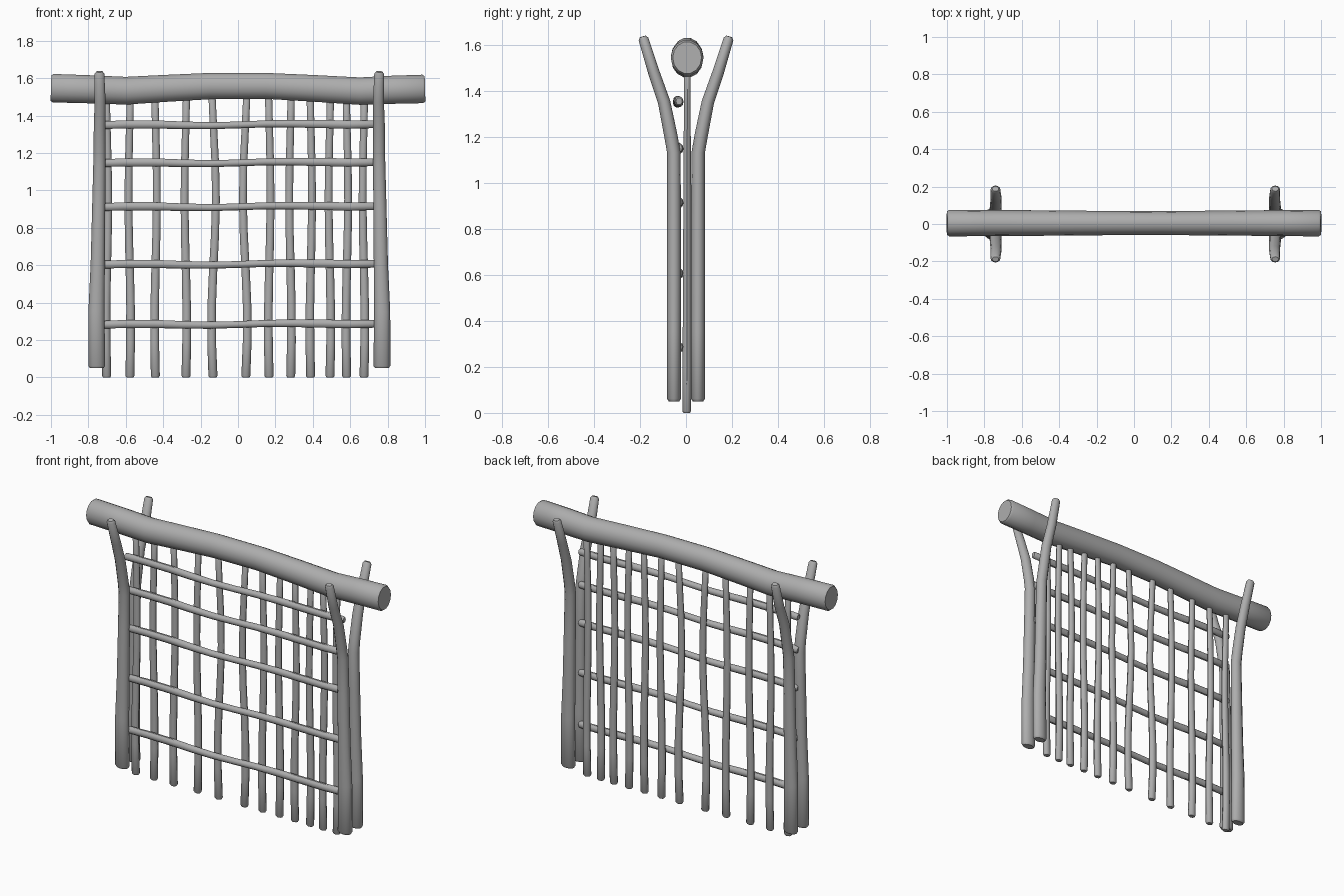
import bpy, bmesh, math
from mathutils import Vector

cube = bpy.data.objects.get("Cube")
if cube:
    bpy.data.objects.remove(cube, do_unlink=True)

GREY = (0.42, 0.42, 0.42, 1)
wood = bpy.data.materials.new("grey wood")
wood.use_nodes = True
wood.diffuse_color = GREY
bsdf = wood.node_tree.nodes["Principled BSDF"]
bsdf.inputs["Base Color"].default_value = GREY
bsdf.inputs["Roughness"].default_value = 0.8


def branch(name, stations, side, sides=12, chamfer=0.012):
    """Skin a rough log along stations of (point, radius along side, radius across)."""
    pts = [Vector(s[0]) for s in stations]
    last = len(pts) - 1
    frames = []
    for i, (p, ru, rv) in enumerate(stations):
        t = (pts[min(i + 1, last)] - pts[max(i - 1, 0)]).normalized()
        v = t.cross(Vector(side)).normalized()
        u = v.cross(t)
        frames.append((pts[i], t, u, v, ru, rv))

    # Chamfered end rings
    p, t, u, v, ru, rv = frames[0]
    frames[0] = (p + t * chamfer, t, u, v, ru, rv)
    frames.insert(0, (p, t, u, v, ru - chamfer * .7, rv - chamfer * .7))
    p, t, u, v, ru, rv = frames[-1]
    frames[-1] = (p - t * chamfer, t, u, v, ru, rv)
    frames.append((p, t, u, v, ru - chamfer * .7, rv - chamfer * .7))

    bm = bmesh.new()
    rings = []
    for p, t, u, v, ru, rv in frames:
        angles = [2 * math.pi * k / sides for k in range(sides)]
        rings.append([bm.verts.new(p + u * ru * math.cos(a) + v * rv * math.sin(a))
                      for a in angles])
    for a, b in zip(rings, rings[1:]):
        for k in range(sides):
            n = (k + 1) % sides
            bm.faces.new((a[k], a[n], b[n], b[k]))
    bm.faces.new(rings[0])
    bm.faces.new(rings[-1])
    bmesh.ops.recalc_face_normals(bm, faces=bm.faces)
    mesh = bpy.data.meshes.new(name)
    bm.to_mesh(mesh)
    bm.free()
    mesh.materials.append(wood)
    obj = bpy.data.objects.new(name, mesh)
    bpy.context.collection.objects.link(obj)
    bpy.ops.object.select_all(action='DESELECT')
    obj.select_set(True)
    bpy.context.view_layer.objects.active = obj
    bpy.ops.object.shade_smooth_by_angle(angle=math.radians(40))
    return obj


# Heavy top log: x, centre height, radius
log = [(-1, 1.547, .078), (-.8, 1.541, .077), (-.6, 1.533, .076), (-.4, 1.545, .074),
       (-.15, 1.558, .072), (.15, 1.559, .071), (.4, 1.546, .073), (.65, 1.531, .075),
       (.82, 1.538, .077), (1, 1.543, .078)]
branch("top_log", [((x, .005, z), r - .007, r) for x, z, r in log], (0, 1, 0), 14)

# Four forked posts: distance from centre, depth, height, width radius, depth radius
post = [(.762, .052, .05, .045, .031), (.764, .052, .35, .043, .031),
        (.757, .052, .6, .038, .031), (.752, .052, .9, .035, .03),
        (.748, .053, 1.13, .033, .029), (.747, .065, 1.2, .032, .029),
        (.747, .095, 1.35, .031, .027), (.744, .14, 1.48, .029, .025),
        (.748, .188, 1.635, .026, .022)]
for sx, xname in ((-1, "right"), (1, "left")):
    for sy, yname in ((-1, "front"), (1, "back")):
        branch(f"{yname}_{xname}_post",
               [((sx * x + .007, sy * y, z), rx, ry) for x, y, z, rx, ry in post],
               (1, 0, 0))

# Upright sticks, spaced closer toward the left
stick_x = (-.7, -.58, -.44, -.28, -.13, .038, .168, .28, .39, .49, .583, .672)
for i, x0 in enumerate(stick_x):
    sign = 1 if i % 2 else -1
    amp = .012 if i in (4, 5) else .006
    stations = []
    for k in range(9):
        f = k / 8
        sway = sign * amp * math.sin(f * math.tau * 1.1 + .3)
        stations.append(((x0 + sway, .003 + .003 * f, 1.52 * f),
                         .024 - .005 * f, .02 - .005 * f))
    branch(f"upright_stick_{i + 1}", stations, (1, 0, 0), 10, .008)

# Cross rails in front of the sticks
for i, z0 in enumerate((.283, .604, .912, 1.147, 1.35)):
    stations = []
    for k in range(11):
        x = -.75 + .15 * k
        z = z0 + .004 * math.sin(x * 9) + .008 * max(0, 1 - abs(x - .45) / .4)
        y = -.03 - .008 * math.cos(x * 2.1)
        stations.append(((x, y, z), .019, .021 - .002 * math.cos(x * 6)))
    branch(f"cross_rail_{i + 1}", stations, (0, 1, 0), 10, .008)
